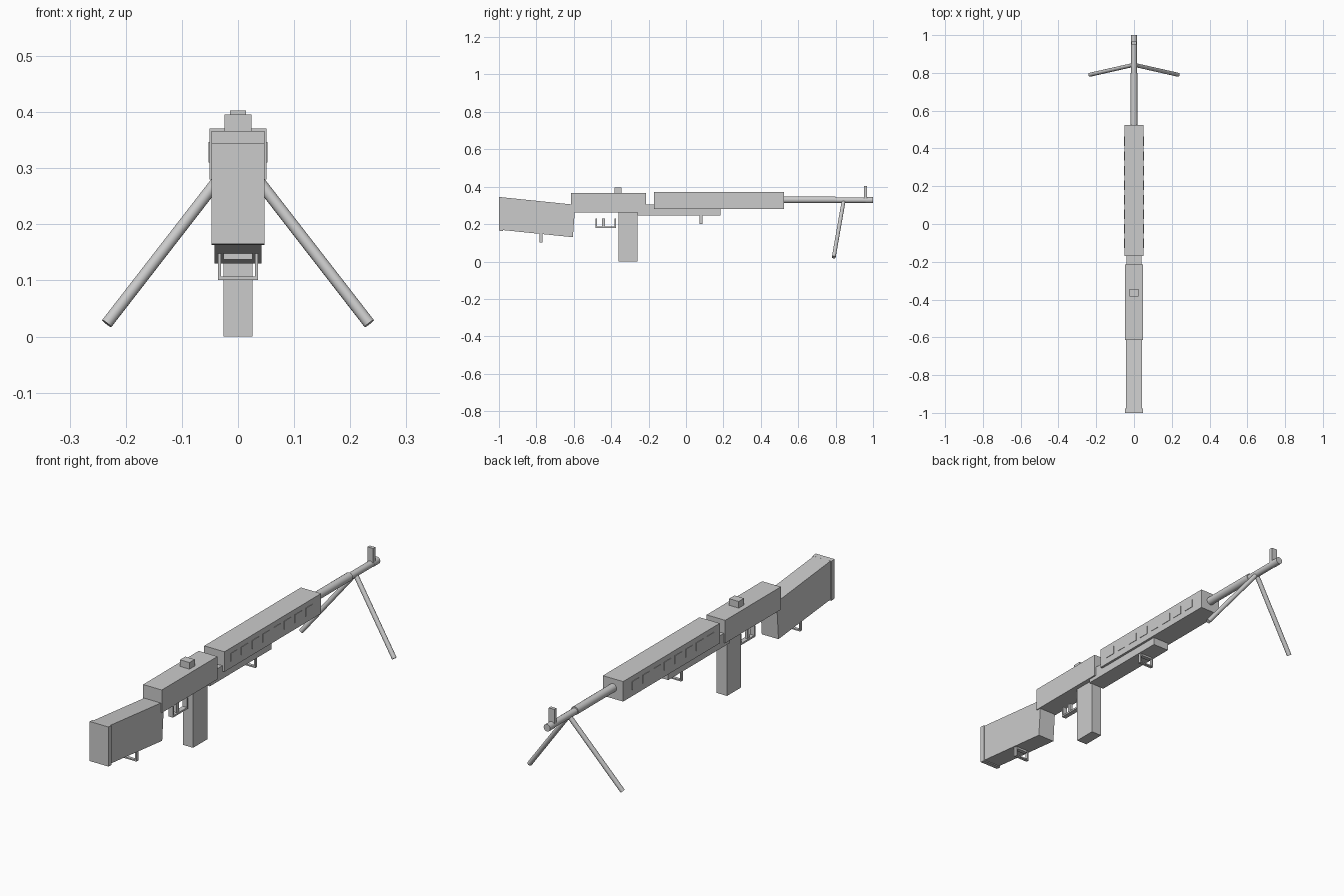
import bpy, bmesh, math
from mathutils import Vector

if "Cube" in bpy.data.objects:
    bpy.data.objects.remove(bpy.data.objects["Cube"])


def finish(name, bm):
    bmesh.ops.recalc_face_normals(bm, faces=bm.faces)
    mesh = bpy.data.meshes.new(name)
    bm.to_mesh(mesh)
    bm.free()
    obj = bpy.data.objects.new(name, mesh)
    bpy.context.collection.objects.link(obj)
    return obj


def add_box(bm, x, y, z):
    """Box from (min, max) pairs on each axis."""
    verts = bmesh.ops.create_cube(bm, size=1)["verts"]
    for v in verts:
        v.co = [(a + b) / 2 + c * (b - a) for (a, b), c in zip((x, y, z), v.co)]


def boxes(name, *parts):
    bm = bmesh.new()
    for p in parts:
        add_box(bm, *p)
    return finish(name, bm)


def block(name, half, y, z):
    return boxes(name, ((-half, half), y, z))


def side_profile(name, half, points):
    """Extrude a (y, z) outline symmetrically across x."""
    bm = bmesh.new()
    face = bm.faces.new([bm.verts.new((-half, y, z)) for y, z in points])
    ext = bmesh.ops.extrude_face_region(bm, geom=[face])
    for v in ext["geom"]:
        if isinstance(v, bmesh.types.BMVert):
            v.co.x = half
    return finish(name, bm)


def rod(name, a, b, radius, sides=16):
    a, b = Vector(a), Vector(b)
    d = b - a
    bpy.ops.mesh.primitive_cylinder_add(vertices=sides, radius=radius, depth=d.length, location=(a + b) / 2)
    obj = bpy.context.object
    obj.name = name
    obj.rotation_euler = d.to_track_quat('Z', 'Y').to_euler()
    bpy.ops.object.shade_smooth_by_angle(angle=math.radians(40))
    return obj


# Stock and butt plate
side_profile("stock", 0.042, [(-0.98, 0.343), (-0.61, 0.305), (-0.59, 0.30),
                              (-0.595, 0.262), (-0.605, 0.13), (-0.98, 0.168)])
side_profile("butt_plate", 0.047, [(-1, 0.345), (-0.978, 0.343), (-0.978, 0.163), (-1, 0.165)])

# Receiver, lower rail, handguard and magazine
block("receiver", 0.047, (-0.615, -0.215), (0.262, 0.366))
block("lower_rail", 0.04, (-0.26, 0.185), (0.245, 0.305))
block("handguard", 0.051, (-0.17, 0.525), (0.28, 0.371))
block("magazine", 0.026, (-0.36, -0.258), (0.0, 0.27))

# Raised vents along both handguard sides
vents = []
for side in (-1, 1):
    for i in range(8):
        y = -0.102 + i * 0.077
        vents.append((sorted((side * 0.049, side * 0.053)), (y - 0.025, y + 0.025), (0.31, 0.347)))
boxes("handguard_vents", *vents)

# Barrel
rod("barrel", (0, 0.5, 0.328), (0, 1.0, 0.328), 0.015)
rod("barrel_sleeve", (0, 0.5, 0.33), (0, 0.80, 0.33), 0.0185)
rod("muzzle", (0, 0.96, 0.328), (0, 1.0, 0.328), 0.0165)

# Sights
block("rear_sight", 0.024, (-0.383, -0.345), (0.36, 0.396))
block("front_sight", 0.014, (0.951, 0.967), (0.328, 0.403))

# Bipod
for side, label in ((-1, "left"), (1, "right")):
    rod("bipod_leg_" + label, (0, 0.843, 0.325), (side * 0.234, 0.79, 0.023), 0.0105, 12)

# Trigger guard and trigger
boxes("trigger_guard",
      ((-0.011, 0.011), (-0.483, -0.375), (0.18, 0.188)),
      ((-0.011, 0.011), (-0.483, -0.476), (0.18, 0.23)),
      ((-0.011, 0.011), (-0.382, -0.375), (0.18, 0.23)))
block("trigger", 0.006, (-0.449, -0.432), (0.188, 0.23))

# Sling loops under the stock and the lower rail
for name, y, z in (("rear_sling_loop", -0.775, 0.101), ("front_sling_loop", 0.08, 0.2)):
    d = (y - 0.007, y + 0.007)
    boxes(name,
          ((-0.036, 0.036), d, (z, z + 0.006)),
          ((-0.036, -0.03), d, (z, z + 0.048)),
          ((0.03, 0.036), d, (z, z + 0.048)),
          ((-0.026, 0.026), (y - 0.009, y + 0.009), (z + 0.036, z + 0.05)))
